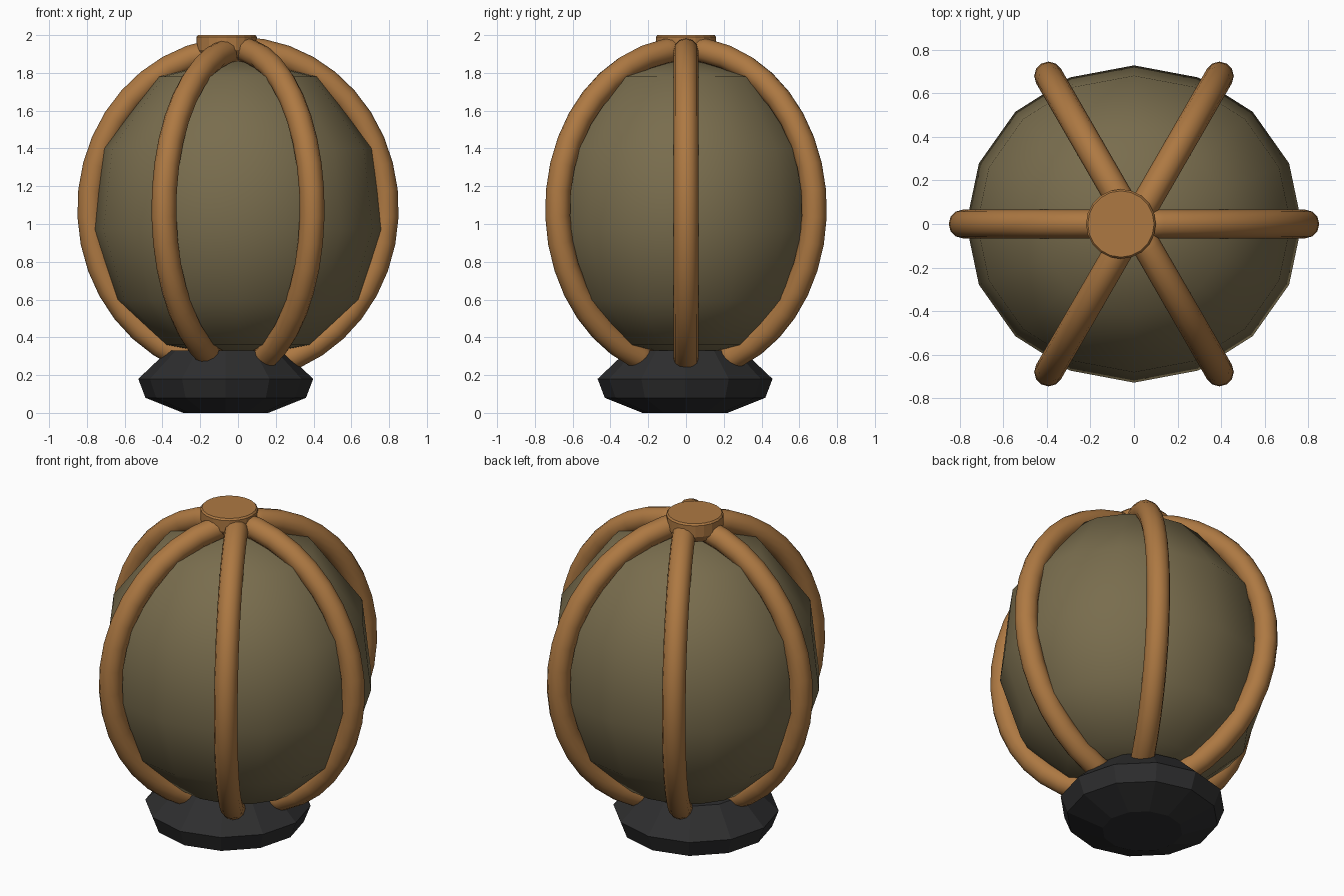
import bpy
import bmesh
from math import cos, sin, pi, radians

cube = bpy.data.objects.get("Cube")
if cube:
    bpy.data.objects.remove(cube, do_unlink=True)


def material(name, rgb):
    mat = bpy.data.materials.new(name)
    mat.use_nodes = True
    colour = (*rgb, 1.0)
    mat.diffuse_color = colour
    mat.node_tree.nodes["Principled BSDF"].inputs["Base Color"].default_value = colour
    return mat


def add_object(name, bm, mat, smooth):
    bmesh.ops.remove_doubles(bm, verts=bm.verts, dist=0.0001)
    bmesh.ops.recalc_face_normals(bm, faces=bm.faces)
    for face in bm.faces:
        face.smooth = smooth
    mesh = bpy.data.meshes.new(name)
    bm.to_mesh(mesh)
    bm.free()
    mesh.materials.append(mat)
    obj = bpy.data.objects.new(name, mesh)
    bpy.context.collection.objects.link(obj)
    return obj


def lathe(name, profile, sides, mat, smooth):
    """Spin a (radius, height) profile about the z axis."""
    bm = bmesh.new()
    verts = [bm.verts.new((r, 0, z)) for r, z in profile]
    edges = [bm.edges.new(pair) for pair in zip(verts, verts[1:])]
    bmesh.ops.spin(bm, geom=verts + edges, cent=(0, 0, 0), axis=(0, 0, 1),
                   angle=2 * pi, steps=sides, use_duplicate=False)
    return add_object(name, bm, mat, smooth)


def curved_bar(name, turn, mat, steps=18, sides=12):
    """Sweep a round section along an elliptical arc from crown to base."""
    wide, tall, mid, thick = 0.785, 0.845, 1.08, 0.066
    bm = bmesh.new()
    rings = []
    for i in range(steps + 1):
        a = radians(90 - 167 * i / steps)
        nx, nz = cos(a) * tall, sin(a) * wide
        length = (nx * nx + nz * nz) ** 0.5
        nx, nz = nx / length, nz / length
        ring = []
        for j in range(sides):
            b = 2 * pi * j / sides
            r = wide * cos(a) + nx * thick * cos(b)
            z = mid + tall * sin(a) + nz * thick * cos(b)
            s = thick * sin(b)
            ring.append(bm.verts.new((r * cos(turn) - s * sin(turn),
                                      r * sin(turn) + s * cos(turn), z)))
        rings.append(ring)
    for low, high in zip(rings, rings[1:]):
        for j in range(sides):
            k = (j + 1) % sides
            bm.faces.new((low[j], low[k], high[k], high[j]))
    bm.faces.new(rings[0])
    bm.faces.new(rings[-1])
    return add_object(name, bm, mat, True)


olive = material("olive", (0.19, 0.152, 0.075))
bronze = material("bronze", (0.42, 0.19, 0.055))
black = material("black", (0.027, 0.027, 0.028))

# Faceted round body, slightly flattened front to back
body = lathe("body", [(0, 0.29), (0.39, 0.36), (0.65, 0.60), (0.77, 0.97),
                      (0.72, 1.40), (0.43, 1.78), (0, 1.88)], 16, olive, True)
body.scale.y = 0.945

# Six cage bars
for n in range(6):
    curved_bar(f"cage_bar_{n + 1}", n * pi / 3, bronze)

# Crown disc, slightly off centre
crown = lathe("crown_disc", [(0, 1.88), (0.135, 1.88), (0.16, 1.92),
                             (0.16, 1.99), (0.152, 2.0), (0, 2.0)], 20, bronze, False)
crown.location.x = -0.06

# Faceted base, slightly off centre
base = lathe("base", [(0, 0), (0.225, 0), (0.425, 0.08), (0.463, 0.18),
                      (0.305, 0.33), (0, 0.33)], 12, black, False)
base.location = (-0.065, -0.005, 0)
